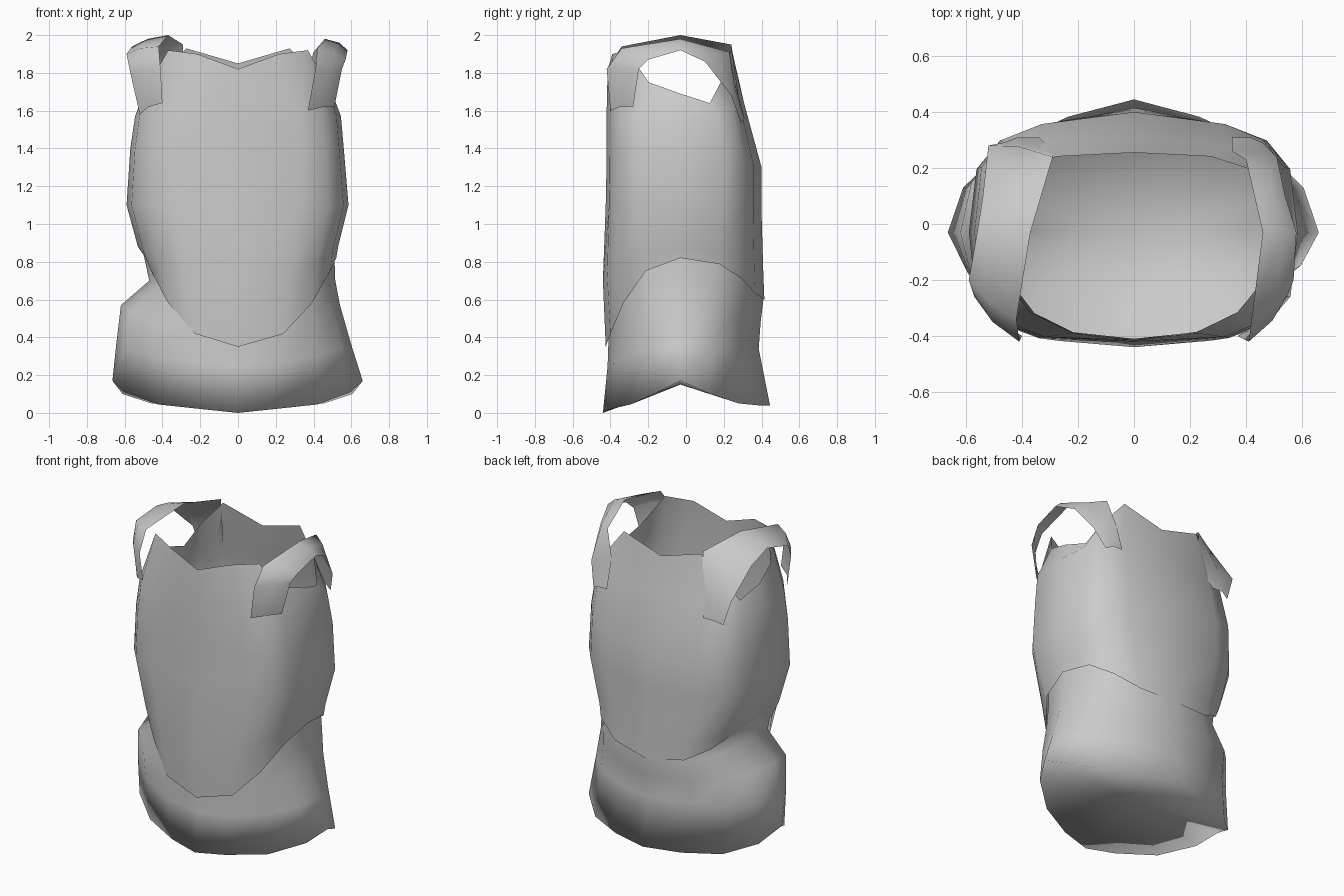
import bpy, bmesh, math

cube = bpy.data.objects.get("Cube")
if cube:
    bpy.data.objects.remove(cube)

grey = bpy.data.materials.new("cloth grey")
grey.use_nodes = True
grey.diffuse_color = (0.6, 0.6, 0.6, 1)
grey.node_tree.nodes["Principled BSDF"].inputs["Base Color"].default_value = (0.6, 0.6, 0.6, 1)

SEGMENTS = 16


def ring(right, left, front_y, back_y, front, back, powers, ridge=0.025):
    """Closed outline; front and back hold five heights from centre to side.
    powers set how boxy each half is, ridge pushes out the centre of the back."""
    points = []
    for i in range(SEGMENTS):
        a = 2 * math.pi * i / SEGMENTS - math.pi / 2
        c, s = math.cos(a), math.sin(a)
        k = min(i, SEGMENTS - i)
        power = powers[0] if k <= 4 else powers[1]
        x = math.copysign(abs(c) ** (2 / power), c) * (left if c > 0 else right)
        depth = front_y - 0.03 if s < 0 else back_y + 0.03
        y = math.copysign(abs(s) ** (2 / power), s) * depth - 0.03
        if k == 8:
            y += ridge
        points.append((x, y, front[k] if k <= 4 else back[8 - k]))
    return points


def heights(centre, side):
    """Heights easing from a panel centre to the side seam."""
    return [side + (centre - side) * math.cos(k * math.pi / 8) ** 2 for k in range(5)]


def loft(name, rows, closed=True, cap=False):
    bm = bmesh.new()
    grid = [[bm.verts.new(p) for p in row] for row in rows]
    n = len(grid[0])
    for low, high in zip(grid, grid[1:]):
        for i in range(n if closed else n - 1):
            j = (i + 1) % n
            bm.faces.new((low[i], low[j], high[j], high[i]))
    if cap:
        # Floor sharing the hem, folded along the line between the side tips
        centre = bm.verts.new((0, -0.03, 0.15))
        for i in range(n):
            bm.faces.new((grid[0][(i + 1) % n], grid[0][i], centre))
    for f in bm.faces:
        f.smooth = True
    mesh = bpy.data.meshes.new(name)
    bm.to_mesh(mesh)
    bm.free()
    mesh.materials.append(grey)
    obj = bpy.data.objects.new(name, mesh)
    bpy.context.collection.objects.link(obj)


# Vest body, from the pointed hem to the scooped neckline and armholes
loft("vest_body", [
    ring(0.49, 0.52, 0.425, 0.39, heights(0.35, 0.82), heights(0.60, 0.82), (2.5, 2.7)),
    ring(0.53, 0.53, 0.44, 0.385, heights(0.70, 0.88), heights(0.72, 0.88), (2.8, 2.8)),
    ring(0.59, 0.585, 0.425, 0.375, heights(1.1, 1.1), heights(1.05, 1.1), (3.5, 3.3)),
    ring(0.57, 0.56, 0.42, 0.375, heights(1.35, 1.4), heights(1.3, 1.4), (3.7, 3.5)),
    ring(0.545, 0.545, 0.42, 0.30, heights(1.60, 1.57), heights(1.63, 1.57), (3.6, 3.8), 0.01),
    ring(0.50, 0.50, 0.415, 0.255, [1.82, 1.90, 1.92, 1.75, 1.69],
         [1.85, 1.93, 1.78, 1.64, 1.69], (2.3, 3.2), 0),
])

# Lower wrap, drawn out to a point at each side and closed underneath
loft("lower_wrap", [
    ring(0.665, 0.66, 0.44, 0.42, [0, 0.02, 0.045, 0.11, 0.17], [0.04, 0.04, 0.05, 0.1, 0.17], (1.55, 1.85)),
    ring(0.645, 0.60, 0.415, 0.36, heights(0.25, 0.36), heights(0.34, 0.36), (1.95, 2.1)),
    ring(0.62, 0.54, 0.41, 0.37, heights(0.40, 0.57), heights(0.48, 0.57), (2.3, 2.4)),
    ring(0.47, 0.515, 0.41, 0.385, heights(0.5, 0.70), heights(0.60, 0.70), (2.5, 2.6)),
    ring(0.50, 0.51, 0.41, 0.37, heights(0.64, 0.84), heights(0.72, 0.84), (2.5, 2.6)),
], cap=True)


# Shoulder straps: ribbons between an inner and a lower outer edge
def strap(name, inner, outer):
    rows = []
    for a, b in zip(inner, outer):
        # Middle line lifted and pushed out a little, so the ribbon is arched
        mid = [(p + q) / 2 for p, q in zip(a, b)]
        rows.append([a, (mid[0] * 1.03, mid[1] * 1.03, mid[2] + 0.01), b])
    loft(name, rows, closed=False)


strap("left_strap",
      [(0.37, -0.40, 1.60), (0.41, -0.42, 1.82), (0.42, -0.34, 1.93), (0.46, -0.03, 1.98),
       (0.40, 0.23, 1.91), (0.35, 0.26, 1.74), (0.35, 0.31, 1.56)],
      [(0.51, -0.28, 1.62), (0.55, -0.25, 1.82), (0.57, -0.2, 1.87), (0.58, -0.03, 1.92),
       (0.54, 0.10, 1.86), (0.51, 0.24, 1.68), (0.46, 0.29, 1.54)])
strap("right_strap",
      [(-0.40, -0.40, 1.64), (-0.41, -0.42, 1.82), (-0.42, -0.34, 1.94), (-0.37, -0.03, 2.0),
       (-0.29, 0.24, 1.95), (-0.29, 0.26, 1.70), (-0.34, 0.31, 1.56)],
      [(-0.52, -0.29, 1.58), (-0.57, -0.26, 1.80), (-0.59, -0.2, 1.90), (-0.56, -0.03, 1.94),
       (-0.54, 0.10, 1.87), (-0.52, 0.28, 1.70), (-0.47, 0.29, 1.54)])
